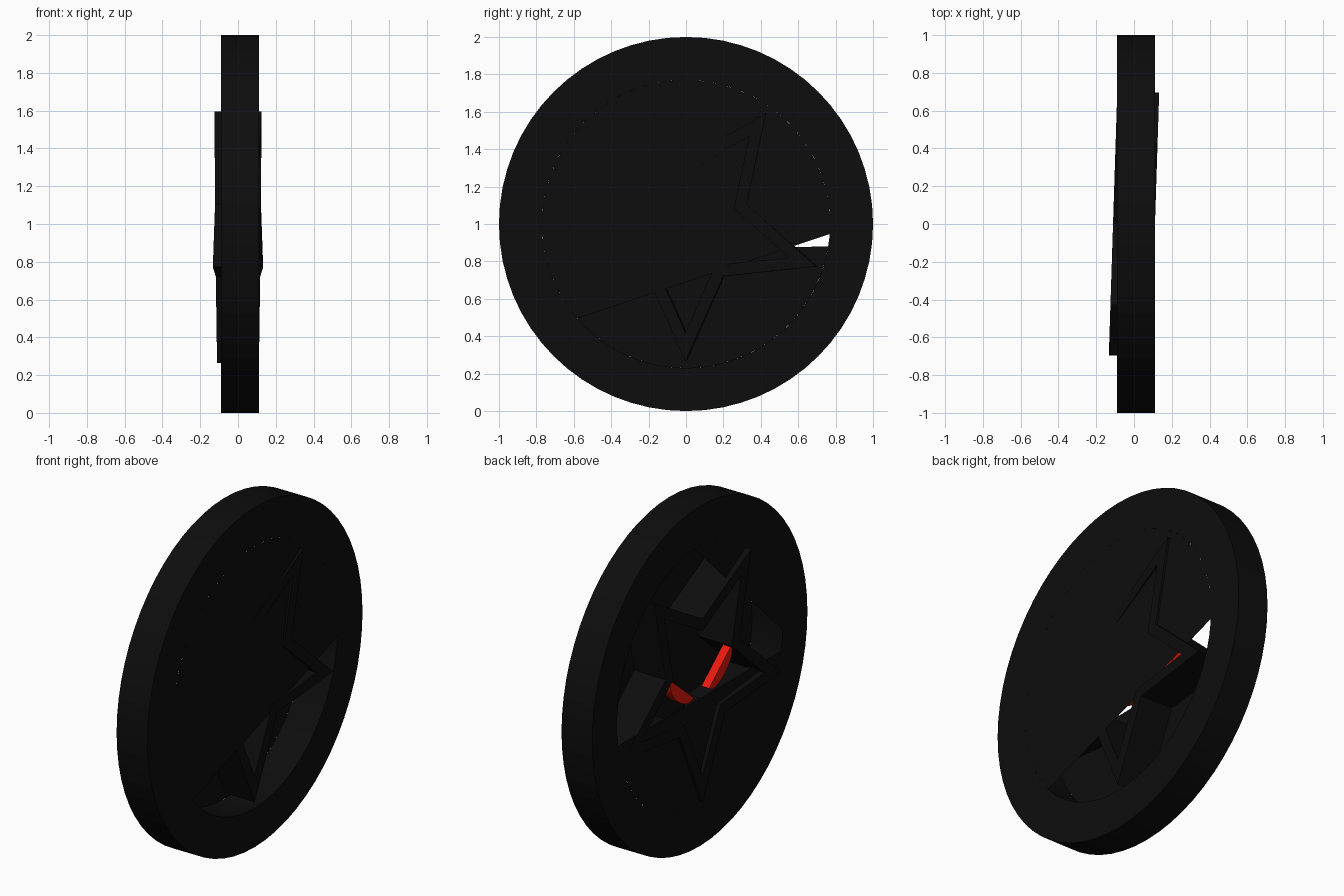
import bpy, bmesh, math
from mathutils import Matrix

if "Cube" in bpy.data.objects:
    bpy.data.objects.remove(bpy.data.objects["Cube"])

CZ = 1.0          # height of the medallion centre
BACK, FRONT = -0.09, 0.11
R_OUT, R_IN, SEG = 1.0, 0.77, 64


def material(name, rgb):
    m = bpy.data.materials.new(name)
    m.diffuse_color = (*rgb, 1)
    m.use_nodes = True
    m.node_tree.nodes["Principled BSDF"].inputs["Base Color"].default_value = m.diffuse_color
    return m


BLACK = material("black", (0.004, 0.004, 0.004))
RED = material("red", (0.8, 0.01, 0.004))


def finish(bm, name, mat):
    bmesh.ops.recalc_face_normals(bm, faces=bm.faces)
    me = bpy.data.meshes.new(name)
    bm.to_mesh(me)
    bm.free()
    ob = bpy.data.objects.new(name, me)
    bpy.context.collection.objects.link(ob)
    me.materials.append(mat)
    return ob


def arc(r, a0, a1, n):
    """Points (y, z) on a circle, angles in degrees."""
    angs = [math.radians(a0 + (a1 - a0) * i / n) for i in range(n + 1)]
    return [(r * math.cos(a), r * math.sin(a)) for a in angs]


def frame(name, outer, inner, x0, x1, mat):
    """Closed band between two outlines, given depth along x."""
    bm = bmesh.new()
    loops = [[bm.verts.new((x, y, z)) for y, z in pts]
             for pts, x in ((outer, x0), (outer, x1), (inner, x1), (inner, x0))]
    n = len(outer)
    for k in range(4):
        a, b = loops[k], loops[(k + 1) % 4]
        for i in range(n):
            j = (i + 1) % n
            bm.faces.new((a[i], a[j], b[j], b[i]))
    return finish(bm, name, mat)


def plate(name, pts, x, mat, depth=0.0):
    """Flat outline in the yz plane, optionally thickened along x."""
    bm = bmesh.new()
    f = bm.faces.new([bm.verts.new((x, y, z)) for y, z in pts])
    if depth:
        ext = bmesh.ops.extrude_face_region(bm, geom=[f], use_keep_orig=True)
        vs = [v for v in ext["geom"] if isinstance(v, bmesh.types.BMVert)]
        bmesh.ops.translate(bm, vec=(depth, 0, 0), verts=vs)
    ob = finish(bm, name, mat)
    ob.location.z = CZ
    return ob


# outer ring
ring = frame("outer_ring", arc(R_OUT, 0, 360, SEG)[:-1],
             arc(R_IN, 0, 360, SEG)[:-1], BACK, FRONT, BLACK)
ring.location.z = CZ

# inverted star frame, slightly turned in the ring
star = []
for i in range(10):
    a = math.radians(-90 + 36 * i)
    r = 0.735 if i % 2 == 0 else 0.345
    star.append((r * math.cos(a), r * math.sin(a)))
star_in = [(y * 0.79, z * 0.79) for y, z in star]
star_ob = frame("star_frame", star, star_in, -0.111, 0.111, BLACK)
star_ob.data.transform(Matrix.Rotation(-0.032, 4, 'Z'))
star_ob.location.z = CZ

# backing plates that partly close the ring on both faces
plate("right_backing", arc(R_IN, -4, 221, 40), FRONT, BLACK)
plate("left_upper_backing", arc(R_IN, 86, 181.5, 18), BACK, BLACK)
plate("left_lower_backing", arc(R_IN, 190.5, 351, 28), BACK, BLACK)

# slanted half-round eyes
for side, name in ((1, "eye_a"), (-1, "eye_b")):
    tilt = math.radians(40)
    pts = []
    for u, v in arc(1.0, 180, 360, 14):
        u, v = u * 0.135, v * 0.07
        y = 0.175 + u * math.cos(tilt) - v * math.sin(tilt)
        z = -0.01 + u * math.sin(tilt) + v * math.cos(tilt)
        pts.append((side * y, z))
    plate(name, pts, -0.1, RED, 0.05)
